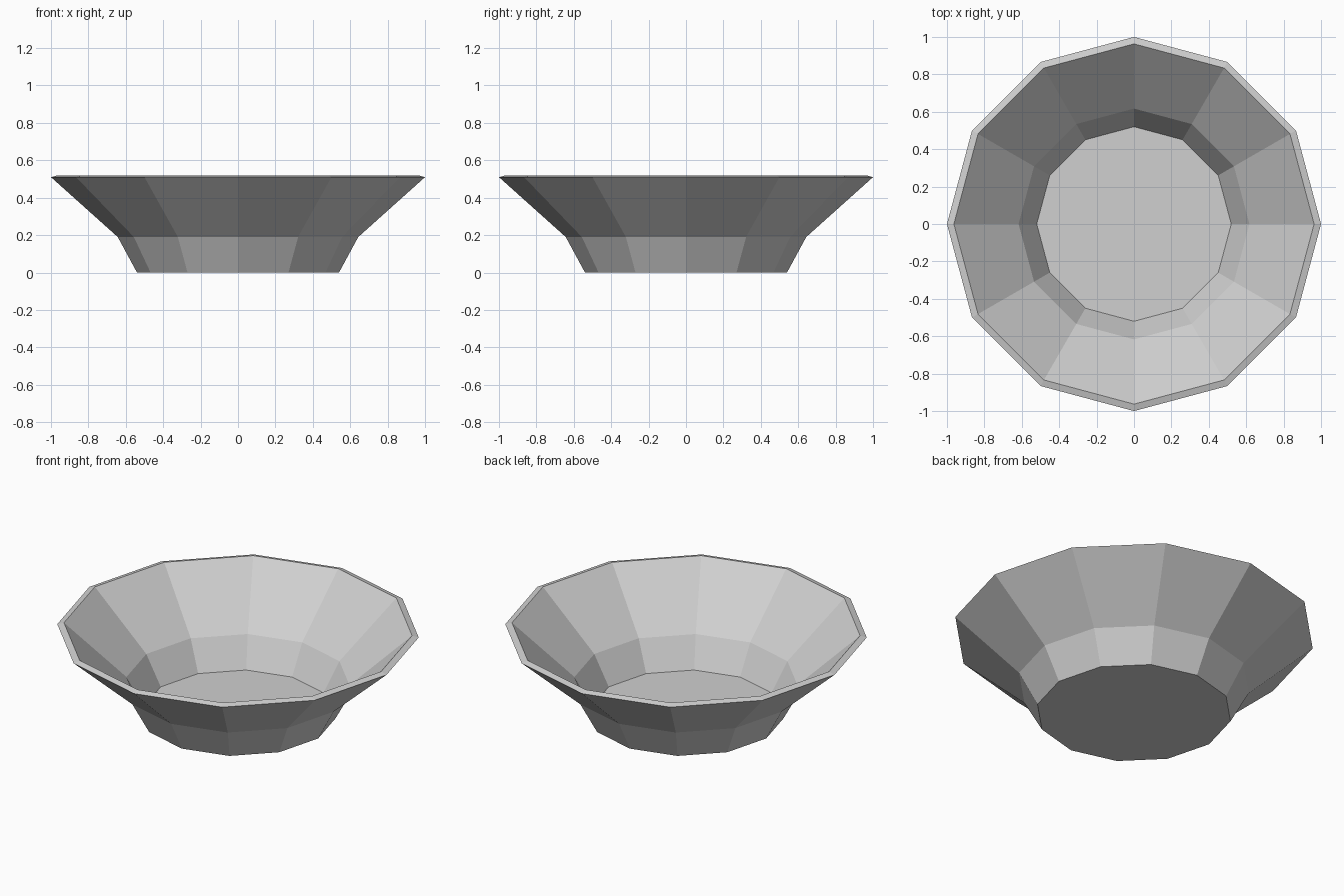
import bpy
import bmesh
from math import cos, sin, pi

cube = bpy.data.objects.get("Cube")
if cube:
    bpy.data.objects.remove(cube, do_unlink=True)

SIDES = 12


def make_material(name, rgb):
    mat = bpy.data.materials.new(name)
    mat.use_nodes = True
    mat.diffuse_color = (*rgb, 1)
    mat.node_tree.nodes["Principled BSDF"].inputs["Base Color"].default_value = (*rgb, 1)
    return mat


def lathe(name, profile, mat):
    """Spin a profile of (radius, height) into a faceted shell, capped at both ends."""
    bm = bmesh.new()
    rings = [[bm.verts.new((r * cos(2 * pi * i / SIDES), r * sin(2 * pi * i / SIDES), z))
              for i in range(SIDES)] for r, z in profile]
    for low, high in zip(rings, rings[1:]):
        for i in range(SIDES):
            j = (i + 1) % SIDES
            bm.faces.new((low[i], low[j], high[j], high[i]))
    bm.faces.new(rings[0][::-1])
    bm.faces.new(rings[-1])
    bmesh.ops.recalc_face_normals(bm, faces=bm.faces)
    mesh = bpy.data.meshes.new(name)
    bm.to_mesh(mesh)
    bm.free()
    mesh.materials.append(mat)
    obj = bpy.data.objects.new(name, mesh)
    bpy.context.collection.objects.link(obj)
    return obj


# Bowl: underside, outer wall, sloping rim, inner wall, floor
outer = [(0.54, 0), (0.643, 0.19), (1.0, 0.51)]
inner = [(0.963, 0.52), (0.617, 0.204), (0.52, 0.03)]
lathe("bowl", outer + inner, make_material("light grey", (0.63, 0.63, 0.63)))
